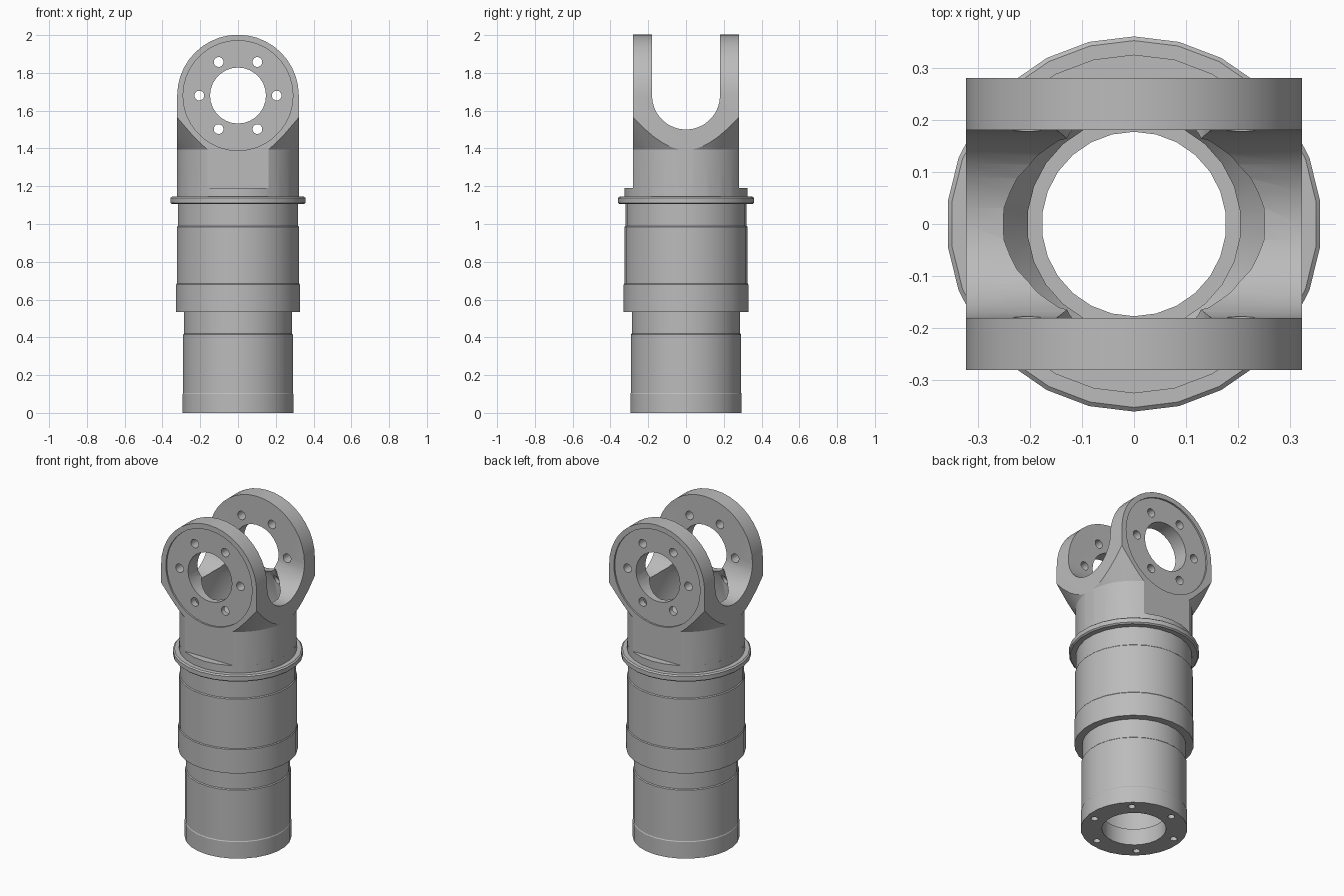
import bpy, bmesh, math
from mathutils import Matrix, Vector

if "Cube" in bpy.data.objects:
    bpy.data.objects.remove(bpy.data.objects["Cube"])

SIDES = 26
EYE_Z = 1.68      # height of the fork eye centre
EYE_R = 0.322
HALF_Y = 0.28
SLOT = 0.18

steel = bpy.data.materials.new("grey steel")
steel.use_nodes = True
GREY = (0.5, 0.5, 0.5, 1)
steel.diffuse_color = GREY
steel.node_tree.nodes["Principled BSDF"].inputs["Base Color"].default_value = GREY


def make(name, bm):
    bmesh.ops.recalc_face_normals(bm, faces=bm.faces)
    mesh = bpy.data.meshes.new(name)
    bm.to_mesh(mesh)
    bm.free()
    mesh.materials.append(steel)
    obj = bpy.data.objects.new(name, mesh)
    bpy.context.collection.objects.link(obj)
    return obj


def lathe(name, profile, sides=SIDES):
    """Solid of revolution about z from (radius, height) pairs."""
    bm = bmesh.new()
    rings = []
    for r, z in profile:
        angles = [math.tau * i / sides + math.pi / 2 for i in range(sides)]
        rings.append([bm.verts.new((r * math.cos(a), r * math.sin(a), z)) for a in angles])
    for low, high in zip(rings, rings[1:]):
        for i in range(sides):
            j = (i + 1) % sides
            bm.faces.new((low[i], low[j], high[j], high[i]))
    bm.faces.new(rings[0])
    bm.faces.new(rings[-1])
    return make(name, bm)


def prism(name, points, axis, start, end):
    """Extrude a (horizontal, z) outline along the x or y axis."""
    bm = bmesh.new()
    verts = [bm.verts.new((start, h, z) if axis == "x" else (h, start, z)) for h, z in points]
    face = bm.faces.new(verts)
    moved = bmesh.ops.extrude_face_region(bm, geom=[face])["geom"]
    step = Vector((end - start, 0, 0) if axis == "x" else (0, end - start, 0))
    bmesh.ops.translate(bm, vec=step, verts=[g for g in moved if isinstance(g, bmesh.types.BMVert)])
    return make(name, bm)


def arc(radius, first, last, steps, cx=0, cz=EYE_Z):
    angles = [math.radians(first + (last - first) * i / steps) for i in range(steps + 1)]
    return [(cx + radius * math.cos(a), cz + radius * math.sin(a)) for a in angles]


def disc(name, radius, start, end, sides, cx=0, cz=EYE_Z):
    return prism(name, arc(radius, 0, 360, sides, cx, cz)[:-1], "y", start, end)


def combine(target, tool, operation):
    mod = target.modifiers.new(operation.lower(), "BOOLEAN")
    mod.operation = operation
    mod.solver = "EXACT"
    mod.object = tool
    bpy.context.view_layer.objects.active = target
    bpy.ops.object.modifier_apply(modifier=mod.name)
    bpy.data.objects.remove(tool)


# Stepped sleeve with flange
body = lathe("fork_sleeve", [
    (0.295, 0), (0.295, 0.1), (0.292, 0.105), (0.292, 0.415), (0.287, 0.42),
    (0.287, 0.535), (0.33, 0.535), (0.33, 0.68), (0.326, 0.685), (0.326, 0.985),
    (0.321, 0.99), (0.321, 1.105), (0.352, 1.105), (0.36, 1.112), (0.36, 1.138),
    (0.352, 1.145), (0.325, 1.145), (0.325, 1.19)])

# Fork block: arched slab trimmed to a cylinder that flares out into the eyes
outline = arc(EYE_R, 0, 180, 20) + [(-EYE_R, 1.12), (EYE_R, 1.12)]
fork = prism("fork", outline, "y", -HALF_Y, HALF_Y)
flare = lathe("flare", [(0.324, 1.0), (0.324, 1.395), (0.436, 1.58), (0.6, 1.7), (0.6, 2.1)], 52)
combine(fork, flare, "INTERSECT")
combine(body, fork, "UNION")

# Central bore, domed under the eyes
bore = lathe("bore", [
    (0.177, -0.1), (0.177, 0.1), (0.205, 0.1), (0.205, 1.25), (0.258, 1.33),
    (0.258, 1.49), (0.232, 1.54), (0.215, 1.6), (0.175, 1.66)])
combine(body, bore, "DIFFERENCE")

# U-shaped slot between the two eyes
slot = [(SLOT, 2.2)] + [(-h, z) for h, z in arc(SLOT, 180, 360, 18)] + [(-SLOT, 2.2)]
combine(body, prism("slot", slot, "x", -0.7, 0.7), "DIFFERENCE")

# Eye holes, shallow round recesses and bolt holes
combine(body, disc("eye_hole", 0.148, -0.5, 0.5, 28), "DIFFERENCE")
for side in (-1, 1):
    recess = disc("recess", 0.291, side * (HALF_Y - 0.01), side * 0.4, 36)
    combine(body, recess, "DIFFERENCE")
for i in range(6):
    a = math.tau * i / 6
    bolt = disc("bolt_hole", 0.026, -0.5, 0.5, 14,
                0.205 * math.cos(a), EYE_Z + 0.205 * math.sin(a))
    combine(body, bolt, "DIFFERENCE")

# Blind bolt holes in the foot
for i in range(6):
    a = math.radians(47 + 60 * i)
    bolt = lathe("foot_hole", [(0.02, -0.1), (0.02, 0.08)], 12)
    bolt.data.transform(Matrix.Translation((0.245 * math.cos(a), 0.245 * math.sin(a), 0)))
    combine(body, bolt, "DIFFERENCE")

# Smooth shading with crisp edges
bpy.ops.object.select_all(action="DESELECT")
body.select_set(True)
bpy.context.view_layer.objects.active = body
bpy.ops.object.shade_smooth_by_angle(angle=math.radians(28))
